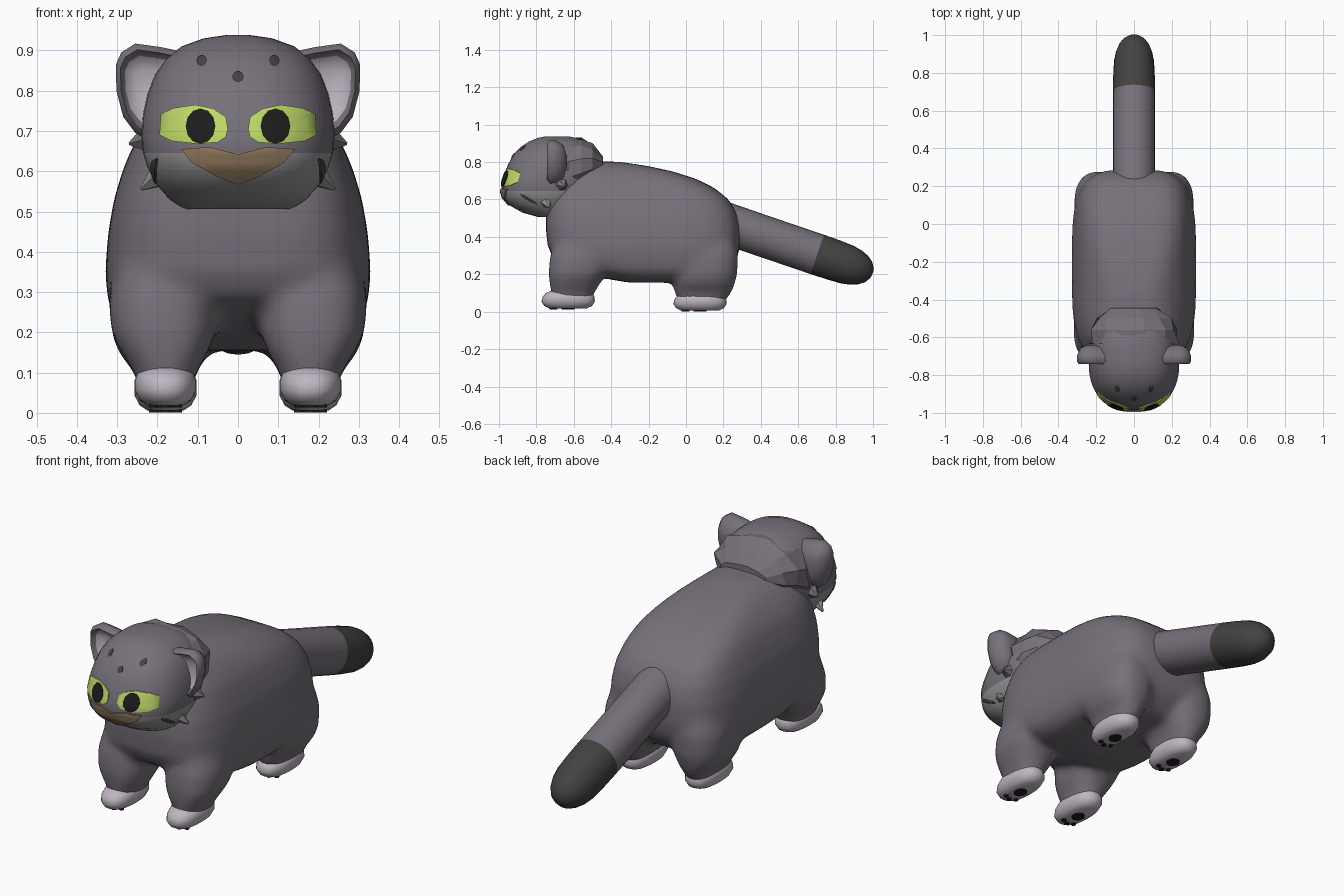
import bpy, bmesh, math
from mathutils import Vector
from mathutils.bvhtree import BVHTree

if "Cube" in bpy.data.objects:
    bpy.data.objects.remove(bpy.data.objects["Cube"])


def mat(name, rgb):
    m = bpy.data.materials.new(name)
    m.diffuse_color = (*rgb, 1)
    m.use_nodes = True
    m.node_tree.nodes["Principled BSDF"].inputs["Base Color"].default_value = m.diffuse_color
    return m


FUR = mat("grey_fur", (.185, .165, .195))
DARK = mat("dark_fur", (.055, .055, .053))
PALE = mat("pale_fur", (.52, .46, .53))
CHIN = mat("chin_fur", (.29, .29, .29))
GREEN = mat("eye_green", (.52, .70, .14))
BLACK = mat("black", (.012, .012, .012))
BROWN = mat("nose_brown", (.28, .19, .11))


def oval(cx, cy, z, rx, ry, n=32, e=2.0):
    """Horizontal superellipse ring."""
    pts = []
    for i in range(n):
        a = 2 * math.pi * i / n
        c, s = math.cos(a), math.sin(a)
        pts.append(Vector((cx + rx * math.copysign(abs(c) ** (2 / e), c),
                           cy + ry * math.copysign(abs(s) ** (2 / e), s), z)))
    return pts


def skin(bm, rings):
    """Join a stack of rings into a closed surface."""
    vs = [[bm.verts.new(p) for p in r] for r in rings]
    n = len(vs[0])
    for a, b in zip(vs, vs[1:]):
        for i in range(n):
            j = (i + 1) % n
            bm.faces.new((a[i], a[j], b[j], b[i]))
    bm.faces.new(vs[0][::-1])
    bm.faces.new(vs[-1])


def finish(name, bm, mats, rule=None, smooth=50, mirror=False):
    bmesh.ops.recalc_face_normals(bm, faces=bm.faces)
    if rule:
        for f in bm.faces:
            f.material_index = rule(f.calc_center_median())
    me = bpy.data.meshes.new(name)
    bm.to_mesh(me)
    bm.free()
    ob = bpy.data.objects.new(name, me)
    bpy.context.collection.objects.link(ob)
    for m in mats:
        me.materials.append(m)
    if smooth:
        bpy.context.view_layer.objects.active = ob
        ob.select_set(True)
        bpy.ops.object.shade_smooth_by_angle(angle=math.radians(smooth))
        ob.select_set(False)
    if mirror:
        ob.modifiers.new("mirror", 'MIRROR').use_clip = False
    return ob


# Torso and four legs, fused into one soft surface
bm = bmesh.new()
torso = [(.155, -.3, .15, .16), (.175, -.42, .19, .26), (.21, -.54, .23, .30),
         (.25, -.64, .26, .315), (.29, -.71, .275, .324), (.35, -.74, .288, .33),
         (.45, -.75, .288, .322), (.53, -.748, .27, .308), (.6, -.735, .228, .287),
         (.66, -.715, .155, .263), (.71, -.69, .055, .227), (.75, -.66, -.07, .187),
         (.78, -.63, -.21, .14), (.802, -.6, -.36, .08)]
skin(bm, [oval(0, (a + b) / 2, z, w, (b - a) / 2, 48, 3.8) for z, a, b, w in torso])
front_leg = [(.18, -.61, .05, .064, .10), (.18, -.605, .1, .077, .115),
             (.182, -.595, .15, .108, .135), (.185, -.58, .2, .13, .155),
             (.185, -.55, .28, .137, .18), (.17, -.5, .4, .13, .2)]
hind_leg = [(.18, .085, .05, .064, .12), (.18, .09, .1, .077, .152),
            (.185, .095, .15, .112, .167), (.185, .1, .2, .13, .174),
            (.18, .1, .3, .137, .18), (.17, .08, .4, .12, .18)]
for leg in (front_leg, hind_leg):
    for s in (1, -1):
        skin(bm, [oval(s * x, y, z, rx, ry, 24, 2.5) for x, y, z, rx, ry in leg])
body = finish("body", bm, [FUR], smooth=0)
rm = body.modifiers.new("fuse", 'REMESH')
rm.mode, rm.voxel_size, rm.use_smooth_shade = 'VOXEL', .018, True
sm = body.modifiers.new("soften", 'SMOOTH')
sm.factor, sm.iterations = .5, 8

# Paws and the dark pads beneath them
paw_layers = [(0, .045, .10, 0), (.013, .064, .128, 0), (.037, .077, .143, 0),
              (.062, .077, .138, .002), (.082, .07, .125, .006), (.094, .05, .1, .01)]
for name, cy, base in (("front_paw", -.63, .018), ("hind_paw", .075, .006)):
    bm = bmesh.new()
    skin(bm, [oval(.18, cy + dy, base + z, rx, ry, 24, 2.4) for z, rx, ry, dy in paw_layers])
    finish(name, bm, [PALE], mirror=True)
    bm = bmesh.new()
    for dx, dy, r in ((0, .0, .03), (-.03, -.07, .011), (0, -.085, .012), (.03, -.07, .011)):
        skin(bm, [oval(.18 + dx, cy + dy, base + z, r, r * 1.15, 12) for z in (-.005, .003)])
    finish(name + "_pads", bm, [BLACK], mirror=True)

# Tail with a dark tip
axis = Vector((0, .947, -.322))
up = Vector((0, .322, .947))
start = Vector((0, .2, .477))
steps = [(0, .112), (.2, .111), (.4, .111), (.53, .111), (.62, .11), (.70, .106),
         (.75, .096), (.79, .08), (.82, .058), (.838, .03), (.843, .01)]
bm = bmesh.new()
skin(bm, [[start + axis * t + Vector((r * math.cos(a), 0, 0)) + up * r * math.sin(a)
           for a in (2 * math.pi * i / 24 for i in range(24))] for t, r in steps])
finish("tail", bm, [FUR, DARK], lambda c: int((c - start).dot(axis) > .53))

# Head with a lighter chin
layers = [(.506, -.79, -.62, .135), (.53, -.875, -.59, .17), (.57, -.945, -.55, .205),
          (.61, -.978, -.52, .225), (.645, -.988, -.49, .236), (.69, -.985, -.47, .24),
          (.74, -.97, -.46, .236), (.79, -.95, -.46, .225), (.84, -.922, -.475, .206),
          (.88, -.885, -.5, .178), (.91, -.84, -.54, .14), (.93, -.79, -.59, .085),
          (.938, -.75, -.63, .03)]
bm = bmesh.new()
skin(bm, [oval(0, (a + b) / 2, z, w, (b - a) / 2, 40, 2.4) for z, a, b, w in layers])
tree = BVHTree.FromBMesh(bm)
finish("head", bm, [FUR, CHIN], lambda c: int(c.z < .645 and c.y < -.6))

# Ragged fur collar behind the face
bm = bmesh.new()
collar = [(-.72, .17, .60, .90), (-.63, .235, .59, .925), (-.56, .225, .63, .93),
          (-.50, .195, .68, .90), (-.445, .125, .75, .83)]
rings = []
for k, (y, rx, z0, z1) in enumerate(collar):
    ring = []
    for i in range(12):
        a = 2 * math.pi * (i + .5) / 12
        w = 1.05 if (i + k) % 2 else .97
        ring.append(Vector((rx * w * math.cos(a), y,
                            (z0 + z1) / 2 + (z1 - z0) / 2 * w * math.sin(a))))
    rings.append(ring)
skin(bm, rings)
finish("collar", bm, [FUR], smooth=0)

# Pointed cheek tufts
for name, base, tip, r, m in (("upper_tuft", (.20, -.67, .685), (.27, -.65, .668), .055, FUR),
                              ("lower_tuft", (.175, -.76, .605), (.24, -.73, .555), .045, CHIN)):
    b, t = Vector(base), Vector(tip)
    q = (t - b).to_track_quat('Z', 'Y')
    bm = bmesh.new()
    skin(bm, [[c + q @ p for p in oval(0, 0, 0, s, s, 6)] for c, s in ((b, r), (t, .004))])
    finish(name, bm, [m], smooth=0, mirror=True)

# Cupped ears with pale lining
outline = [(.13, .895), (.19, .908), (.255, .917), (.29, .895), (.303, .865), (.302, .8),
           (.285, .735), (.255, .695), (.22, .675), (.18, .70), (.15, .78)]
cup = [(.05, -.70), (.4, -.703), (.72, -.717), (.86, -.742), (1, -.727),
       (.98, -.695), (.75, -.655), (.3, -.64)]
bm = bmesh.new()
skin(bm, [[Vector((.222 + (x - .222) * s, y, .81 + (z - .81) * s)) for x, z in outline]
          for s, y in cup])
bm.faces.ensure_lookup_table()
n = len(outline)
lining = {f.index for f in bm.faces[:2 * n]} | {len(bm.faces) - 2}
for i, f in enumerate(bm.faces):
    f.material_index = int(i < 2 * n or i == len(bm.faces) - 2)
finish("ear", bm, [FUR, PALE], smooth=60, mirror=True)


def patch(name, pts, m, lift, side=False, mirror=True):
    """Thin plate laid on the head: outline in x,z from the front or y,z from the side."""
    fine = []
    for (a, b), (c, d) in zip(pts, pts[1:] + pts[:1]):
        fine += [(a + (c - a) * k / 3, b + (d - b) * k / 3) for k in range(3)]
    cu = sum(p[0] for p in fine) / len(fine)
    cv = sum(p[1] for p in fine) / len(fine)
    ray = Vector((-1, 0, 0)) if side else Vector((0, 1, 0))
    bm = bmesh.new()
    rings = []
    for s in (.02, .25, .5, .75, 1):
        ring = []
        for u, v in fine:
            u, v = cu + (u - cu) * s, cv + (v - cv) * s
            o = Vector((2, u, v)) if side else Vector((u, -2, v))
            hit, normal, _, _ = tree.ray_cast(o, ray)
            ring.append(hit - ray * lift)
        rings.append(ring)
    rings.append([p + ray * (lift + .002) for p in rings[-1]])
    skin(bm, rings)
    bm.faces.ensure_lookup_table()
    bmesh.ops.delete(bm, geom=[bm.faces[-1]], context='FACES_ONLY')
    finish(name, bm, [m], mirror=mirror)


def dot(x, z, rx, rz, k=10):
    return [(x + rx * math.cos(2 * math.pi * i / k), z + rz * math.sin(2 * math.pi * i / k))
            for i in range(k)]


# Eyes, muzzle and markings
patch("eye", [(.025, .705), (.03, .735), (.06, .755), (.105, .765), (.16, .757), (.192, .742),
              (.195, .69), (.165, .675), (.1, .668), (.05, .672), (.03, .685)], GREEN, .006)
patch("pupil", dot(.093, .712, .037, .044, 12), BLACK, .009)
patch("muzzle", [(-.142, .655), (-.07, .66), (0, .642), (.07, .66), (.142, .655), (.115, .622),
                 (.05, .585), (0, .567), (-.05, .585), (-.115, .622)], BROWN, .008, mirror=False)
patch("brow_spot", dot(.09, .875, .013, .014), DARK, .004)
patch("forehead_spot", dot(0, .835, .014, .014), DARK, .004, mirror=False)
patch("cheek_stripe", [(-.89, .632), (-.865, .625), (-.80, .585), (-.79, .57),
                       (-.83, .585), (-.875, .612)], DARK, .005, side=True)
